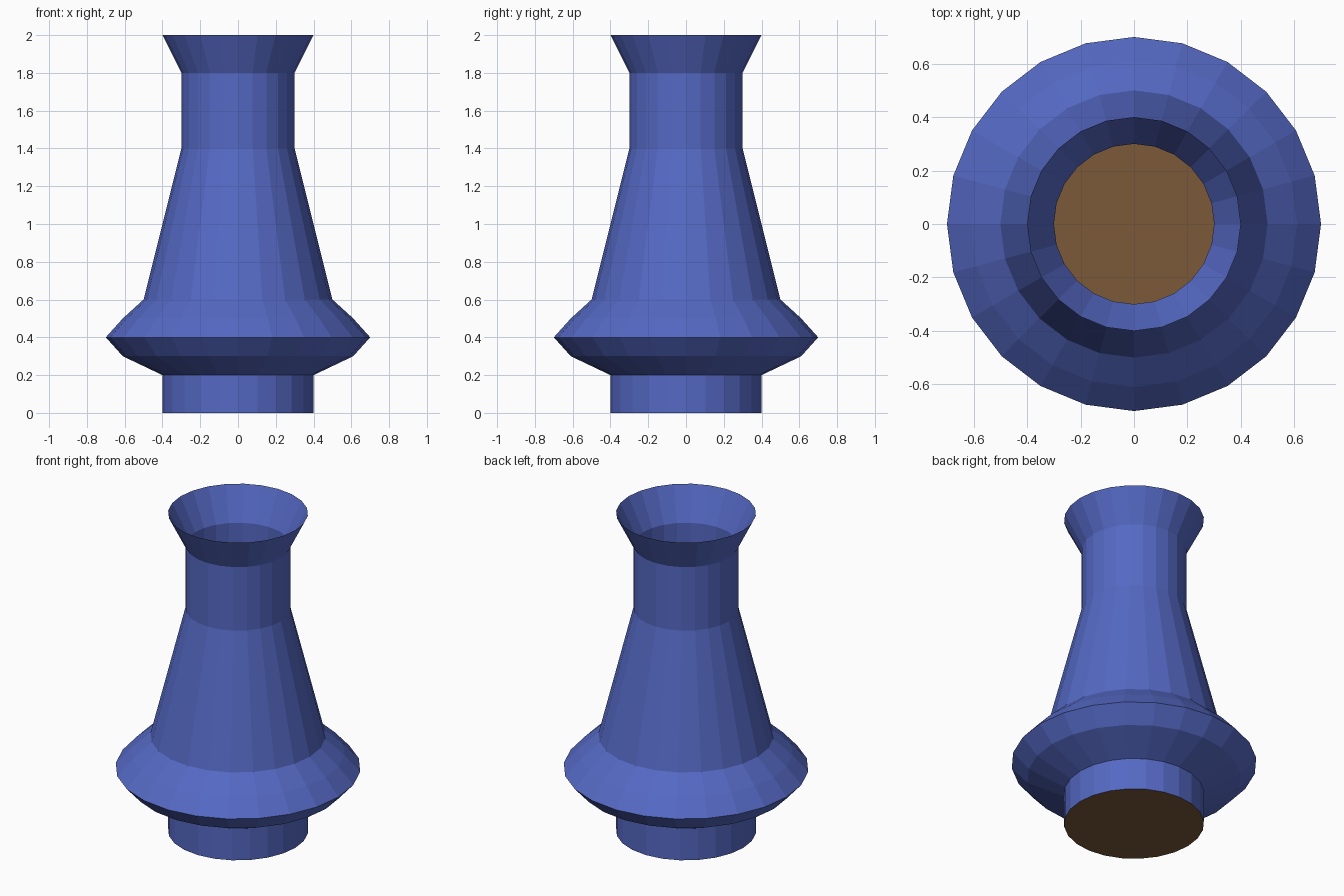
import bpy
import bmesh
import math

SIDES = 24

cube = bpy.data.objects.get("Cube")
if cube:
    bpy.data.objects.remove(cube, do_unlink=True)


def make_material(name, rgb):
    mat = bpy.data.materials.new(name)
    mat.use_nodes = True
    color = (*rgb, 1)
    mat.diffuse_color = color
    mat.node_tree.nodes["Principled BSDF"].inputs["Base Color"].default_value = color
    return mat


def add_object(name, bm, mat):
    mesh = bpy.data.meshes.new(name)
    bm.to_mesh(mesh)
    bm.free()
    mesh.materials.append(mat)
    obj = bpy.data.objects.new(name, mesh)
    bpy.context.collection.objects.link(obj)
    return obj


def ring(bm, radius, z):
    angles = [math.tau * i / SIDES for i in range(SIDES)]
    return [bm.verts.new((radius * math.cos(a), radius * math.sin(a), z)) for a in angles]


blue = make_material("blue_glaze", (0.09, 0.14, 0.55))
brown = make_material("brown_clay", (0.2, 0.1, 0.04))

# Vase wall: thin open shell turned from (radius, height) points
profile = [
    (0.4, 0), (0.4, 0.2),                            # foot
    (0.61, 0.3), (0.7, 0.4), (0.61, 0.5), (0.5, 0.6),  # belly
    (0.3, 1.4), (0.3, 1.8),                          # shoulder and neck
    (0.4, 2.0),                                      # flared lip
]
bm = bmesh.new()
rings = [ring(bm, r, z) for r, z in profile]
for low, high in zip(rings, rings[1:]):
    for i in range(SIDES):
        j = (i + 1) % SIDES
        bm.faces.new((low[i], low[j], high[j], high[i]))
add_object("vase_wall", bm, blue)

# Base: flat disc closing the foot
bm = bmesh.new()
bm.faces.new(reversed(ring(bm, profile[0][0], 0)))
add_object("vase_base", bm, brown)
